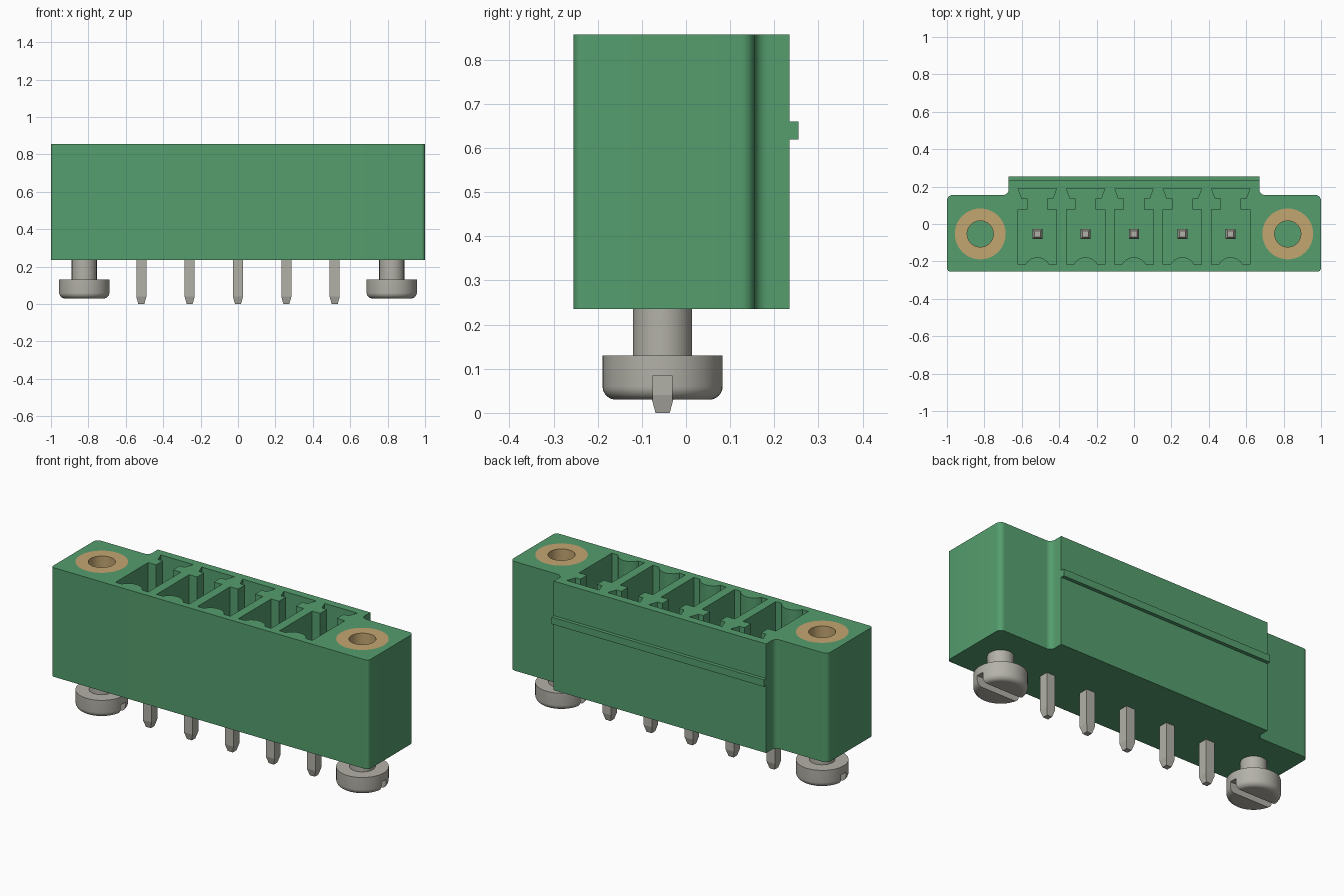
import bpy, bmesh
from math import cos, sin, radians, tau

if "Cube" in bpy.data.objects:
    bpy.data.objects.remove(bpy.data.objects["Cube"], do_unlink=True)

PITCH, AXIS_Y = 0.2585, -0.053
BOTTOM, TOP, FLOOR = 0.235, 0.857, 0.32
SCREW_X = 0.822


def material(name, rgb, rough):
    m = bpy.data.materials.new(name)
    m.use_nodes = True
    m.diffuse_color = (*rgb, 1)
    bsdf = m.node_tree.nodes["Principled BSDF"]
    bsdf.inputs["Base Color"].default_value = (*rgb, 1)
    bsdf.inputs["Roughness"].default_value = rough
    return m


GREEN = material("green plastic", (0.09, 0.34, 0.155), 0.5)
BRASS = material("brass", (0.55, 0.38, 0.165), 0.5)
STEEL = material("tinned metal", (0.45, 0.44, 0.39), 0.5)


def arc(cx, cy, r, start, end, n=8):
    angles = [radians(start + (end - start) * i / n) for i in range(n + 1)]
    return [(cx + r * cos(a), cy + r * sin(a)) for a in angles]


def mirrored(half):
    """Close a right-hand half outline with its mirror image."""
    return half + [(-x, y) for x, y in reversed(half)]


def finish(name, bm, mat):
    bmesh.ops.recalc_face_normals(bm, faces=bm.faces)
    mesh = bpy.data.meshes.new(name)
    bm.to_mesh(mesh)
    bm.free()
    mesh.materials.append(mat)
    ob = bpy.data.objects.new(name, mesh)
    bpy.context.collection.objects.link(ob)
    return ob


def add_prism(bm, outline, z0, z1, dx=0, dy=0):
    face = bm.faces.new([bm.verts.new((x + dx, y + dy, z0)) for x, y in outline])
    new = bmesh.ops.extrude_face_region(bm, geom=[face])["geom"]
    verts = [v for v in new if isinstance(v, bmesh.types.BMVert)]
    bmesh.ops.translate(bm, verts=verts, vec=(0, 0, z1 - z0))


def lathe(name, profile, mat, x, closed=False):
    """Spin a radius/height profile around a vertical axis."""
    bm = bmesh.new()
    vs = [bm.verts.new((r, 0, z)) for r, z in profile]
    pairs = list(zip(vs, vs[1:])) + ([(vs[-1], vs[0])] if closed else [])
    edges = [bm.edges.new(p) for p in pairs]
    bmesh.ops.spin(bm, geom=vs + edges, axis=(0, 0, 1), cent=(0, 0, 0),
                   angle=tau, steps=48)
    bmesh.ops.remove_doubles(bm, verts=bm.verts, dist=0.0001)
    bmesh.ops.translate(bm, verts=bm.verts, vec=(x, AXIS_Y, 0))
    return finish(name, bm, mat)


def cut(ob, cutter):
    cutter.hide_render = True
    mod = ob.modifiers.new("cut", 'BOOLEAN')
    mod.operation, mod.solver, mod.object = 'DIFFERENCE', 'EXACT', cutter
    select(ob)
    bpy.ops.object.modifier_apply(modifier=mod.name)
    bpy.data.objects.remove(cutter, do_unlink=True)


def select(ob):
    bpy.ops.object.select_all(action='DESELECT')
    ob.select_set(True)
    bpy.context.view_layer.objects.active = ob


def smooth(ob):
    select(ob)
    bpy.ops.object.shade_smooth_by_angle(angle=radians(30))


def rect(x, y):
    return [(-x, -y), (x, -y), (x, y), (-x, y)]


# Housing: wide ears with rounded corners and a raised back
outline = mirrored(arc(0.98, -0.235, 0.02, -90, 0) + arc(0.97, 0.125, 0.03, 0, 90)
                   + arc(0.70, 0.185, 0.03, 270, 180) + [(0.67, 0.235)])
bm = bmesh.new()
add_prism(bm, outline, BOTTOM, TOP)
housing = finish("housing", bm, GREEN)

# Contact chambers with a keyed slot behind and a rounded bump in front
bump = arc(0, -0.251, 0.073, 90, 28, 8)
chamber = mirrored(bump + [(0.103, -0.217), (0.103, 0.077), (0.053, 0.077),
                           (0.053, 0.137), (0.083, 0.137), (0.103, 0.19)])
bm = bmesh.new()
for i in range(-2, 3):
    add_prism(bm, chamber, FLOOR, TOP + 0.1, i * PITCH)
for side in (-1, 1):
    add_prism(bm, arc(0, 0, 0.136, 0, 352.5, 47), 0.45, TOP + 0.1,
              side * SCREW_X, AXIS_Y)
cut(housing, finish("chamber_cutter", bm, GREEN))
smooth(housing)

# Latching rib along the back
bm = bmesh.new()
add_prism(bm, rect(0.67, 0.015), 0.62, 0.66, 0, 0.24)
finish("back_rib", bm, GREEN)

# Contact pins, tapered at both ends
for i in range(-2, 3):
    bm = bmesh.new()
    rings = []
    for h, z in ((0.016, 0), (0.027, 0.04), (0.027, 0.65), (0.016, 0.68)):
        rings.append([bm.verts.new((x + i * PITCH, y + AXIS_Y, z))
                      for x, y in rect(h, h)])
    for low, high in zip(rings, rings[1:]):
        for k in range(4):
            n = (k + 1) % 4
            bm.faces.new((low[k], low[n], high[n], high[k]))
    bm.faces.new(rings[0])
    bm.faces.new(rings[-1])
    finish(f"contact_pin_{i + 3}", bm, STEEL)

# Threaded inserts above and slotted screws below, one pair per ear
for side, label in ((-1, "right"), (1, "left")):
    x = side * SCREW_X
    smooth(lathe(f"{label}_insert", [(0.07, 0.45), (0.136, 0.45), (0.136, TOP),
                                     (0.07, TOP)], BRASS, x, closed=True))
    screw = lathe(f"{label}_screw",
                  [(0, 0.03)] + arc(0.106, 0.06, 0.03, -90, 0)
                  + [(0.136, 0.13), (0.067, 0.13), (0.067, 0.25), (0, 0.25)],
                  STEEL, x)
    bm = bmesh.new()
    add_prism(bm, rect(0.2, 0.0215), -0.02, 0.085, x, AXIS_Y)
    cut(screw, finish("slot_cutter", bm, STEEL))
    smooth(screw)
